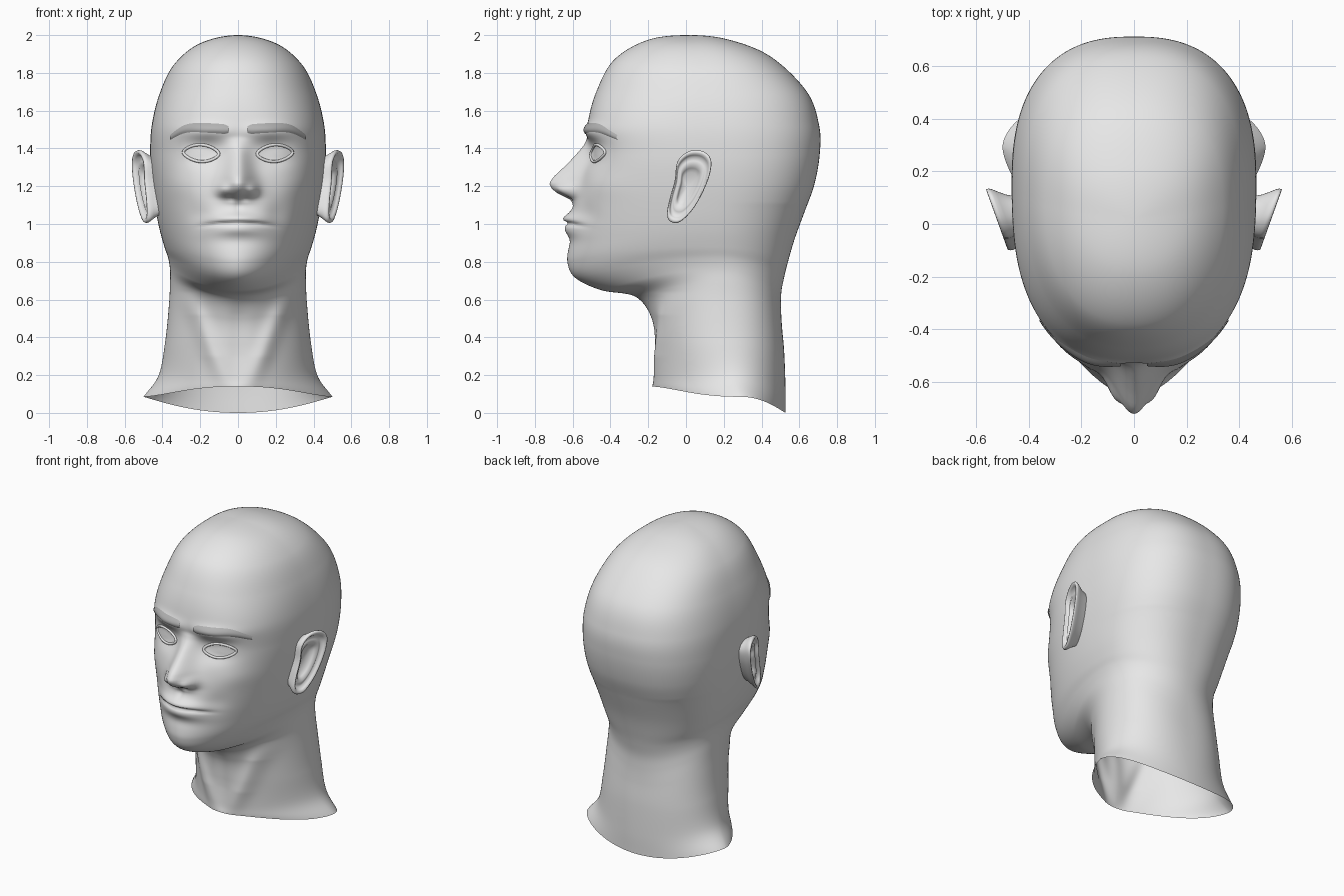
import bpy, bmesh, math
from mathutils import Vector
from mathutils.bvhtree import BVHTree

if "Cube" in bpy.data.objects:
    bpy.data.objects.remove(bpy.data.objects["Cube"])


def material(name, v):
    m = bpy.data.materials.new(name)
    m.diffuse_color = (v, v, v, 1)
    m.use_nodes = True
    m.node_tree.nodes["Principled BSDF"].inputs["Base Color"].default_value = m.diffuse_color
    return m


SKIN = material("plain grey", 0.8)
BROW = material("brow grey", 0.45)


def spline(p0, p1, p2, p3, t):
    return [0.5 * (2 * b + (c - a) * t + (2 * a - 5 * b + 4 * c - d) * t * t
                   + (3 * b - a - 3 * c + d) * t ** 3)
            for a, b, c, d in zip(p0, p1, p2, p3)]


def surface(name, rows, mat, closed=False, solid=False):
    """Skin a grid of points; closed joins the ends of each row."""
    bm = bmesh.new()
    grid = [[bm.verts.new(p) for p in row] for row in rows]
    n = len(rows[0])
    for a, b in zip(grid, grid[1:]):
        for i in range(n if closed else n - 1):
            j = (i + 1) % n
            bm.faces.new((a[i], a[j], b[j], b[i]))
    bmesh.ops.remove_doubles(bm, verts=bm.verts, dist=1e-5)
    if solid:
        bmesh.ops.recalc_face_normals(bm, faces=bm.faces)
    else:  # patches face the front
        bm.normal_update()
        if sum(f.normal.y for f in bm.faces) > 0:
            bmesh.ops.reverse_faces(bm, faces=bm.faces)
    for f in bm.faces:
        f.smooth = True
    me = bpy.data.meshes.new(name)
    bm.to_mesh(me)
    bm.free()
    me.materials.append(mat)
    ob = bpy.data.objects.new(name, me)
    bpy.context.collection.objects.link(ob)
    return ob


# Tilted head rings: front y z, side x y z, back y z, front squareness
RINGS = [
    (.24, 1.975, -.20, .00, 1.957, -.18, 1.975, 2.2),
    (.02, 2.0, 0, .02, 2.0, .02, 2.0, 2.2),
    (-.20, 1.975, .20, .04, 1.957, .23, 1.975, 2.2),
    (-.38, 1.87, .338, .07, 1.845, .45, 1.885, 2.2),
    (-.475, 1.70, .415, .10, 1.69, .64, 1.70, 2.3),
    (-.52, 1.53, .457, .13, 1.52, .705, 1.52, 2.55),
    (-.52, 1.38, .465, .15, 1.36, .708, 1.37, 2.55),
    (-.57, 1.20, .457, .15, 1.22, .68, 1.21, 2.3),
    (-.615, 1.03, .437, .13, 1.08, .63, 1.07, 2.05),
    (-.62, .90, .415, .13, .97, .575, .92, 1.97),
    (-.622, .80, .39, .14, .88, .54, .80, 1.9),
    (-.585, .715, .37, .16, .82, .52, .72, 1.8),
    (-.45, .65, .36, .18, .76, .505, .64, 1.8),
    (-.27, .615, .36, .19, .69, .503, .56, 1.85),
    (-.19, .50, .365, .20, .58, .508, .46, 1.95),
    (-.17, .36, .385, .22, .38, .52, .32, 1.9),
    (-.172, .20, .42, .25, .20, .527, .13, 1.7),
    (-.18, .14, .50, .29, .085, .527, 0, 1.5),
]
# Nose: height, projection, half width
NOSE = [(1.46, 0, .055), (1.42, .022, .055), (1.37, .06, .058), (1.30, .108, .068),
        (1.25, .146, .076), (1.215, .158, .08), (1.185, .135, .085),
        (1.16, .095, .085), (1.13, .025, .08), (1.10, 0, .08)]


def nose(x, z):
    for (z0, p0, w0), (z1, p1, w1) in zip(NOSE, NOSE[1:]):
        if z1 <= z <= z0:
            t = (z0 - z) / (z0 - z1)
            return (p0 + (p1 - p0) * t) * math.exp(-(x / (w0 + (w1 - w0) * t)) ** 2)
    return 0


# Soft bumps and hollows: centre x z, spread x z, height
BUMPS = [
    (.17, 1.49, .13, .04, .024),     # brow ridge
    (.18, 1.375, .10, .06, -.045),   # eye socket
    (.195, 1.375, .08, .04, .026),   # eyeball
    (.078, 1.18, .03, .032, .036),   # nostril wing
    (.035, 1.135, .018, .013, -.01), # nostril
    (.30, 1.20, .09, .07, .010),     # cheekbone
    (.21, 1.05, .06, .07, -.012),    # cheek hollow
    (0, 1.09, .016, .03, -.008),     # lip groove
    (0, .905, .12, .03, -.005),      # chin groove
    (0, .79, .11, .06, .006),        # chin
]


def relief(x, z):
    x = abs(x)
    d = nose(x, z)
    if .66 < z < 1.7:
        for cx, cz, sx, sz, h in BUMPS:
            d += h * math.exp(-((x - cx) / sx) ** 2 - ((z - cz) / sz) ** 2)
        m = z - (1.005 - .4 * x * x)  # lips follow the mouth line
        d += .036 * math.exp(-(x / .14) ** 2 - ((m - .022) / .032) ** 2)
        d += .020 * math.exp(-(x / .12) ** 2 - ((m + .035) / .03) ** 2)
        d -= .022 * math.exp(-(x / .17) ** 4 - (m / .011) ** 2)
    elif z < .64:  # slanting neck muscles
        fade = max(0, min(1, (.64 - z) / .12)) * max(0, min(1, (z - .10) / .2))
        d += .024 * fade * math.exp(-((x - .07 - .40 * (z - .15)) / .055) ** 2)
        d -= .010 * fade * math.exp(-(x / .05) ** 2)
    return d


# Head and neck
SEG = 240
rows = []
table = RINGS + [[2 * a - b for a, b in zip(RINGS[-1], RINGS[-2])]]
for k in range(1, len(table) - 2):
    p0, p1, p2, p3 = table[k - 1:k + 3]
    span = max(math.dist(p1[:2], p2[:2]), math.dist(p1[2:5], p2[2:5]),
               math.dist(p1[5:7], p2[5:7]))
    steps = math.ceil(span / .012)
    last = k == len(table) - 3
    for i in range(steps + (1 if last else 0)):
        yf, zf, w, ys, zs, yb, zb, nf = spline(p0, p1, p2, p3, i / steps)
        row = []
        for j in range(SEG):
            a = 2 * math.pi * j / SEG
            s, c = math.sin(a), math.cos(a)
            n = nf if c > 0 else min(2.5, nf + .4)
            r = (abs(s) ** n + abs(c) ** n) ** (-1 / n)
            ye, ze = (yf, zf) if c > 0 else (yb, zb)
            x, y, z = w * s * r, ys + (ye - ys) * abs(c) * r, zs + (ze - zs) * c * c
            if c > 0:
                y -= relief(x, z) * min(1, c * 1.8)
            row.append((x, y, z))
        rows.append(row)
head = surface("head_and_neck", rows, SKIN, closed=True, solid=True)
tree = BVHTree.FromPolygons([v.co for v in head.data.vertices],
                            [p.vertices[:] for p in head.data.polygons])


def on_face(x, z, lift):
    hit = tree.ray_cast(Vector((x, -2, z)), Vector((0, 1, 0)))[0]
    return (x, (hit.y if hit else -.4) - lift, z)


def almond(a, r):
    x, s = math.cos(a), math.sin(a)
    return .195 + .09 * r * x, 1.375 + r * (.043 * s * (1 - .25 * x * x) + .004 * x)


# Ear outline in y z, and its cross-section: scale, offset from the ear plane
EAR = [(-.10, 1.06), (-.085, 1.015), (-.035, 1.01), (.03, 1.07), (.085, 1.16), (.125, 1.26),
       (.132, 1.34), (.09, 1.385), (.015, 1.385), (-.045, 1.33), (-.06, 1.23), (-.085, 1.14)]
EAR_SECTION = [(.74, -.11), (.82, -.06), (.93, -.028), (.99, -.012), (1.0, -.002), (.98, .007),
               (.92, .008), (.86, -.002), (.80, -.02), (.70, -.016), (.60, -.012),
               (.50, -.03), (.38, -.045), (0, -.048)]
outline = []
for i in range(len(EAR)):
    q = [EAR[(i + o) % len(EAR)] for o in (-1, 0, 1, 2)]
    outline += [spline(*q, t / 6) for t in range(6)]

BROW_LINE = [(-.05, 1.49), (.05, 1.50), (.15, 1.508), (.27, 1.506), (.36, 1.458), (.45, 1.39)]

for side, sx in (("left", 1), ("right", -1)):
    # Eye and its lid rim
    ring = [2 * math.pi * i / 48 for i in range(48)]
    eye = []
    for r in (0, .25, .5, .75, 1):
        pts = [almond(a, r) for a in ring]
        eye.append([on_face(sx * x, z, .004) for x, z in pts])
    surface(side + "_eye", eye, SKIN, closed=True)
    cu = bpy.data.curves.new(side + "_eyelid", "CURVE")
    cu.dimensions = "3D"
    cu.bevel_depth = .008
    cu.bevel_resolution = 2
    sp = cu.splines.new("POLY")
    sp.points.add(47)
    for p, a in zip(sp.points, ring):
        x, z = almond(a, 1.04)
        p.co = (*on_face(sx * x, z, .003), 1)
    sp.use_cyclic_u = True
    cu.materials.append(SKIN)
    bpy.context.collection.objects.link(bpy.data.objects.new(side + "_eyelid", cu))

    # Eyebrow strip laid on the brow ridge
    line = []
    for i in range(1, 4):
        line += [spline(*BROW_LINE[i - 1:i + 3], t / 10) for t in range(10)]
    line.append(BROW_LINE[4])
    brow = []
    for i, (x, z) in enumerate(line):
        u = i / (len(line) - 1)
        h = .026 * min(1, .7 + 4 * u) * (1 - .5 * u ** 3)
        brow.append([on_face(sx * x, z + h * v / 3, .003 + .007 * (1 - (v / 3) ** 2))
                     for v in range(-3, 4)])
    surface(side + "_eyebrow", brow, BROW)

    # Ear flaring outward to the back
    ear = []
    for s, off in EAR_SECTION:
        loop = []
        for y, z in outline:
            y, z = .01 + (y - .01) * s, 1.20 + (z - 1.20) * s
            loop.append((sx * (.475 + .36 * (y + .09) + off), y, z))
        ear.append(loop)
    surface(side + "_ear", ear, SKIN, closed=True, solid=True)
